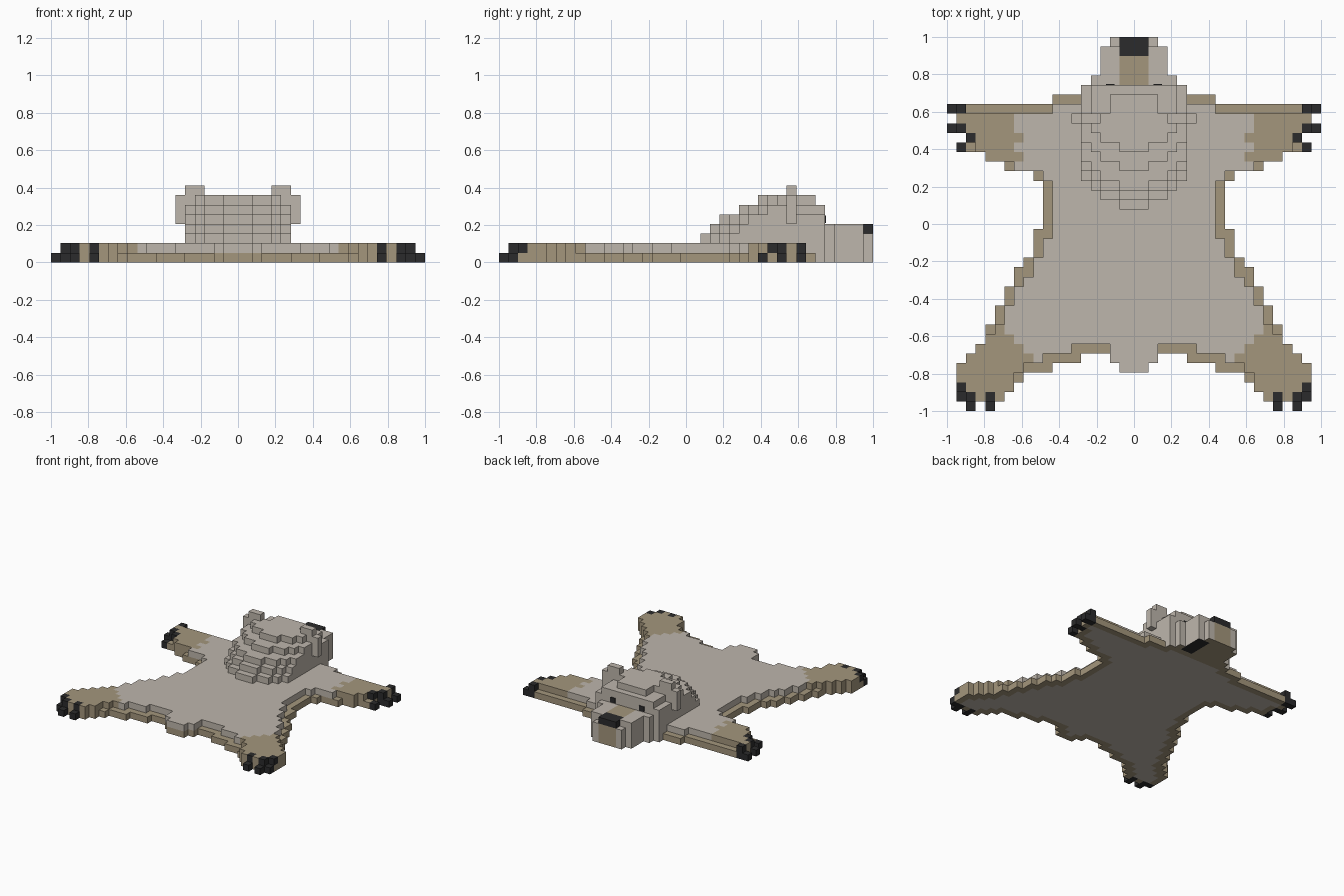
import bpy, bmesh
from mathutils import Vector

if "Cube" in bpy.data.objects:
    bpy.data.objects.remove(bpy.data.objects["Cube"])

N = 39                 # blocks along the longest side
U = 2 / N              # block size


def material(name, rgb):
    m = bpy.data.materials.new(name)
    m.diffuse_color = (*rgb, 1)
    m.use_nodes = True
    m.node_tree.nodes["Principled BSDF"].inputs["Base Color"].default_value = m.diffuse_color
    return m


MATS = [material("grey_fur", (0.515, 0.468, 0.413)),
        material("tan_fur", (0.371, 0.305, 0.202)),
        material("black", (0.024, 0.024, 0.025))]
GREY, TAN, BLACK = range(3)
occupied = set()       # every filled block, so hidden faces can be skipped
SIDES = [(1, 0, 0), (-1, 0, 0), (0, 1, 0), (0, -1, 0), (0, 0, 1), (0, 0, -1)]


def span(row, layer, a, b):
    """Mirrored blocks a..b away from the centre line."""
    return {(s * k, row, layer) for k in range(a, b + 1) for s in (1, -1)}


def sheet(layer, first, outer, inner):
    """Mirrored silhouette: outer half width per row, with inner gaps."""
    out = set()
    for i, b in enumerate(outer):
        out |= span(first + i, layer, inner.get(first + i, 0), b)
    return out


def block_object(name, blocks, rule):
    """Outer skin of the blocks, coloured per face by rule(block, normal)."""
    bm = bmesh.new()
    verts = {}
    for c in sorted(blocks):
        for n in SIDES:
            if tuple(p + q for p, q in zip(c, n)) in occupied:
                continue
            nv = Vector(n)
            t = Vector((n[1], n[2], n[0]))
            b = nv.cross(t)
            centre = Vector((c[0], c[1] + 0.5 - N / 2, c[2] + 0.5)) + nv / 2
            loop = []
            for p, q in ((-1, -1), (1, -1), (1, 1), (-1, 1)):
                co = centre + t * p / 2 + b * q / 2
                key = tuple(round(v * 2) for v in co)
                if key not in verts:
                    verts[key] = bm.verts.new(co * U)
                loop.append(verts[key])
            bm.faces.new(loop).material_index = rule(c, n)
    me = bpy.data.meshes.new(name)
    bm.to_mesh(me)
    bm.free()
    for m in MATS:
        me.materials.append(m)
    ob = bpy.data.objects.new(name, me)
    bpy.context.collection.objects.link(ob)


# Claws: front and back paws
claws = set()
for k, row, layer in ((15, 0, 0), (17, 0, 0), (15, 1, 0), (17, 1, 0), (18, 1, 0),
                      (15, 1, 1), (17, 1, 1), (18, 2, 1),
                      (18, 31, 0), (19, 31, 0), (18, 31, 1), (19, 29, 0),
                      (18, 29, 0), (18, 29, 1), (17, 28, 1), (18, 27, 0)):
    claws |= span(row, layer, k, k)

# Pelt backing: the wider lower layer
backing = sheet(0, 1, [18, 18, 18, 18, 17, 16, 15, 15, 14, 14, 13, 13, 12, 12, 11,
                       10, 10, 10, 9, 9, 9, 9, 9, 10, 13, 15, 17, 17, 18, 18, 18, 8],
                {1: 14, 2: 13, 3: 12, 4: 9, 5: 6})
backing |= span(4, 0, 0, 1) | span(5, 0, 0, 2)

# Pelt top: the narrower upper layer
pelt = sheet(1, 1, [17, 18, 18, 18, 17, 16, 15, 14, 13, 13, 12, 12, 11, 10, 10,
                    9, 9, 8, 8, 8, 8, 8, 8, 9, 12, 15, 16, 16, 17, 18, 8, 5],
             {1: 14, 2: 13, 3: 13, 4: 12, 5: 10, 6: 7})
pelt |= span(4, 1, 0, 1) | span(5, 1, 0, 2) | span(6, 1, 0, 2)
backing -= claws
pelt -= claws

# Head: stepped dome, each layer starting further forward
head = set()
for layer, rows in ((2, (21, 22, 23, 24)), (3, (22, 23, 24, 25)), (4, (23, 24, 25, 26)),
                    (5, (25, 26, 27, 28)), (6, (27, 28, 29, 30))):
    for row, half in zip(rows, (1, 3, 4, 5)):
        head |= span(row, layer, 0, half)
    last = 33 if layer < 6 else 30
    for row in range(rows[3], last + 1):
        head |= span(row, layer, 0, 4 if layer == 5 and row > 30 else 5)
head |= span(31, 6, 0, 2) | span(32, 6, 0, 2)
head |= span(33, 0, 0, 5) | span(33, 1, 0, 5)

# Muzzle: tapering box
muzzle = set()
for layer in range(4):
    for row, half in zip(range(34, 39), (4, 3, 3, 3, 2)):
        muzzle |= span(row, layer, 0, half)
nose = span(37, 3, 0, 1) | span(38, 3, 0, 1)
muzzle -= nose | span(38, 3, 2, 2)

# Ears
ears = span(30, 7, 4, 5)
for layer in (4, 5, 6):
    ears |= span(30, layer, 6, 6)

occupied |= claws | backing | pelt | head | muzzle | nose | ears


def underside(c):
    # Grey lining with a tan rim one block wide
    rim = any((c[0] + i, c[1] + j, 0) not in occupied
              for i in (-1, 0, 1) for j in (-1, 0, 1))
    return TAN if rim else GREY


def backing_rule(c, n):
    return underside(c) if n[2] < 0 else TAN


def pelt_rule(c, n):
    # Tan paws beyond the grey coat
    k, row = abs(c[0]), c[1]
    if row < 12:
        return TAN if k - row > 5 else GREY
    return TAN if k > (11 if row in (26, 28) else 12) else GREY


def head_rule(c, n):
    return TAN if n[2] < 0 and c[2] == 0 else GREY


def muzzle_rule(c, n):
    if n[2] < 0:
        return BLACK if 2 <= c[0] <= 3 and c[1] < 38 else TAN
    if n[2] > 0 and abs(c[0]) < 2:
        return TAN
    return TAN if n[1] > 0 and c[1] == 38 and abs(c[0]) < 2 else GREY


block_object("pelt_backing", backing, backing_rule)
block_object("pelt_top", pelt, pelt_rule)
block_object("head", head, head_rule)
block_object("muzzle", muzzle, muzzle_rule)
block_object("ears", ears, lambda c, n: GREY)
block_object("nose", nose, lambda c, n: BLACK)
block_object("claws", claws, lambda c, n: BLACK)

# Eyes: thin plates on the face
for side, label in ((1, "right"), (-1, "left")):
    bpy.ops.mesh.primitive_cube_add(size=1, location=(side * 0.128, 34 * U - 1 + 0.002, 4.5 * U))
    eye = bpy.context.object
    eye.name = "eye_" + label
    eye.scale = (0.045, 0.008, 0.04)
    eye.data.materials.append(MATS[BLACK])
